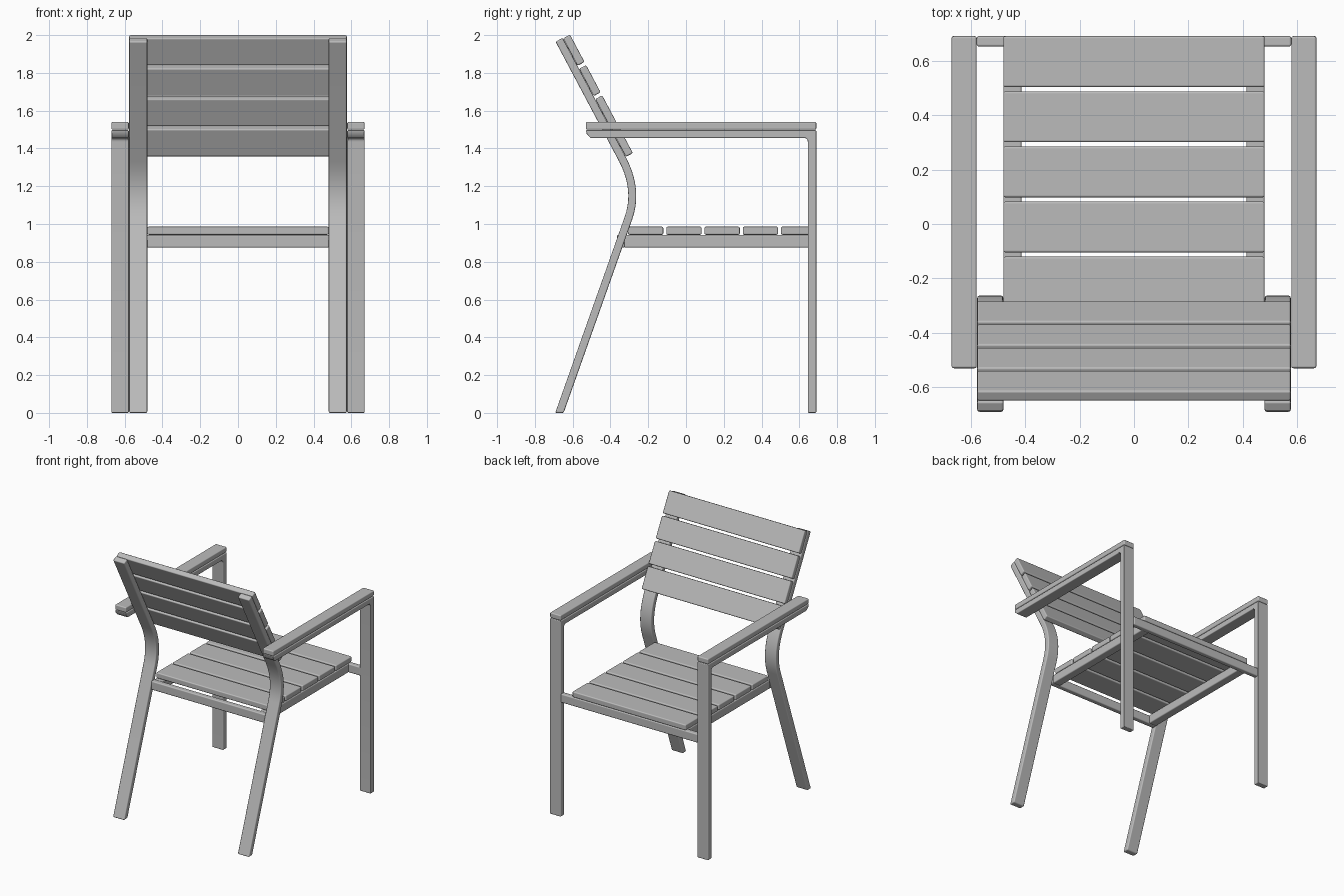
import bpy
import bmesh
from mathutils import Vector

cube = bpy.data.objects.get("Cube")
if cube:
    bpy.data.objects.remove(cube, do_unlink=True)

grey = bpy.data.materials.new("matt grey")
grey.use_nodes = True
colour = (0.5, 0.5, 0.5, 1)
grey.diffuse_color = colour
grey.node_tree.nodes["Principled BSDF"].inputs["Base Color"].default_value = colour


def extrude(name, outline, x0, x1, bevel=0.008):
    """Extrude a (y, z) outline from x0 to x1 and round its edges."""
    bm = bmesh.new()
    face = bm.faces.new([bm.verts.new((x0, y, z)) for y, z in outline])
    grown = bmesh.ops.extrude_face_region(bm, geom=[face])
    moved = [v for v in grown["geom"] if isinstance(v, bmesh.types.BMVert)]
    bmesh.ops.translate(bm, verts=moved, vec=(x1 - x0, 0, 0))
    bmesh.ops.recalc_face_normals(bm, faces=bm.faces)
    for f in bm.faces:
        f.smooth = True
    mesh = bpy.data.meshes.new(name)
    bm.to_mesh(mesh)
    bm.free()
    mesh.materials.append(grey)
    obj = bpy.data.objects.new(name, mesh)
    bpy.context.collection.objects.link(obj)
    mod = obj.modifiers.new("rounded edges", "BEVEL")
    mod.width = bevel
    mod.segments = 3
    mod.limit_method = "ANGLE"
    mod.angle_limit = 0.6
    mod.harden_normals = True
    return obj


def box(name, x0, x1, y0, y1, z0, z1):
    return extrude(name, [(y0, z0), (y1, z0), (y1, z1), (y0, z1)], x0, x1)


def bend(a, b, c, steps):
    """Points on a quadratic curve from a to c, pulled towards b."""
    a, b, c = Vector(a), Vector(b), Vector(c)
    return [a.lerp(b, i / steps).lerp(b.lerp(c, i / steps), i / steps)
            for i in range(steps + 1)]


# Centre line of the bent rear leg, which carries on up as the back post
post_top = Vector((-0.672, 1.975))
path = [Vector((-0.67, 0))]
path += bend((-0.305, 1.03), (-0.252, 1.18), (-0.335, 1.34), 10)
path.append(post_top)
half = 0.021
front_edge, rear_edge = [], []
for i, p in enumerate(path):
    d = (path[min(i + 1, len(path) - 1)] - path[max(i - 1, 0)]).normalized()
    if i == 1:
        d = (path[1] - path[0]).normalized()
    elif i == len(path) - 2:
        d = (path[-1] - p).normalized()
    n = Vector((d.y, -d.x)) * half
    if i == 0:  # cut level with the floor
        n = Vector((half / d.y, 0))
    front_edge.append(p + n)
    rear_edge.append(p - n)
post_outline = front_edge + rear_edge[::-1]

# Front leg and arm support, one bent flat bar
arm_outline = [(0.645, 0), (0.69, 0), (0.69, 1.497), (-0.53, 1.497),
               (-0.525, 1.475), (-0.505, 1.455)]
arm_outline += bend((0.625, 1.455), (0.645, 1.455), (0.645, 1.435), 4)

for side, s in (("left", 1), ("right", -1)):
    extrude(side + "_rear_leg_and_back_post", post_outline, s * 0.48, s * 0.576)
    extrude(side + "_front_leg_and_arm_support", arm_outline, s * 0.578, s * 0.67, 0.006)
    box(side + "_armrest", s * 0.578, s * 0.67, -0.53, 0.69, 1.499, 1.54)
    box(side + "_seat_rail", s * 0.413, s * 0.48, -0.328, 0.66, 0.875, 0.942)

# Cross rails of the seat frame
box("front_cross_rail", -0.578, 0.578, 0.652, 0.69, 0.875, 0.942)
box("rear_cross_rail", -0.482, 0.482, -0.365, -0.325, 0.875, 0.942)

# Seat slats
for i in range(5):
    y = -0.307 + i * 0.2025
    box(f"seat_slat_{i + 1}", -0.48, 0.48, y, y + 0.187, 0.943, 0.986)

# Back slats, resting on the front of the back posts
down = (path[-2] - post_top).normalized()
out = Vector((-down.y, down.x))
for i in range(4):
    start = post_top + down * (i * 0.182 + 0.003) + out * (half + 0.001)
    end = start + down * 0.164
    extrude(f"back_slat_{i + 1}",
            [start, end, end + out * 0.042, start + out * 0.042], -0.576, 0.576)
